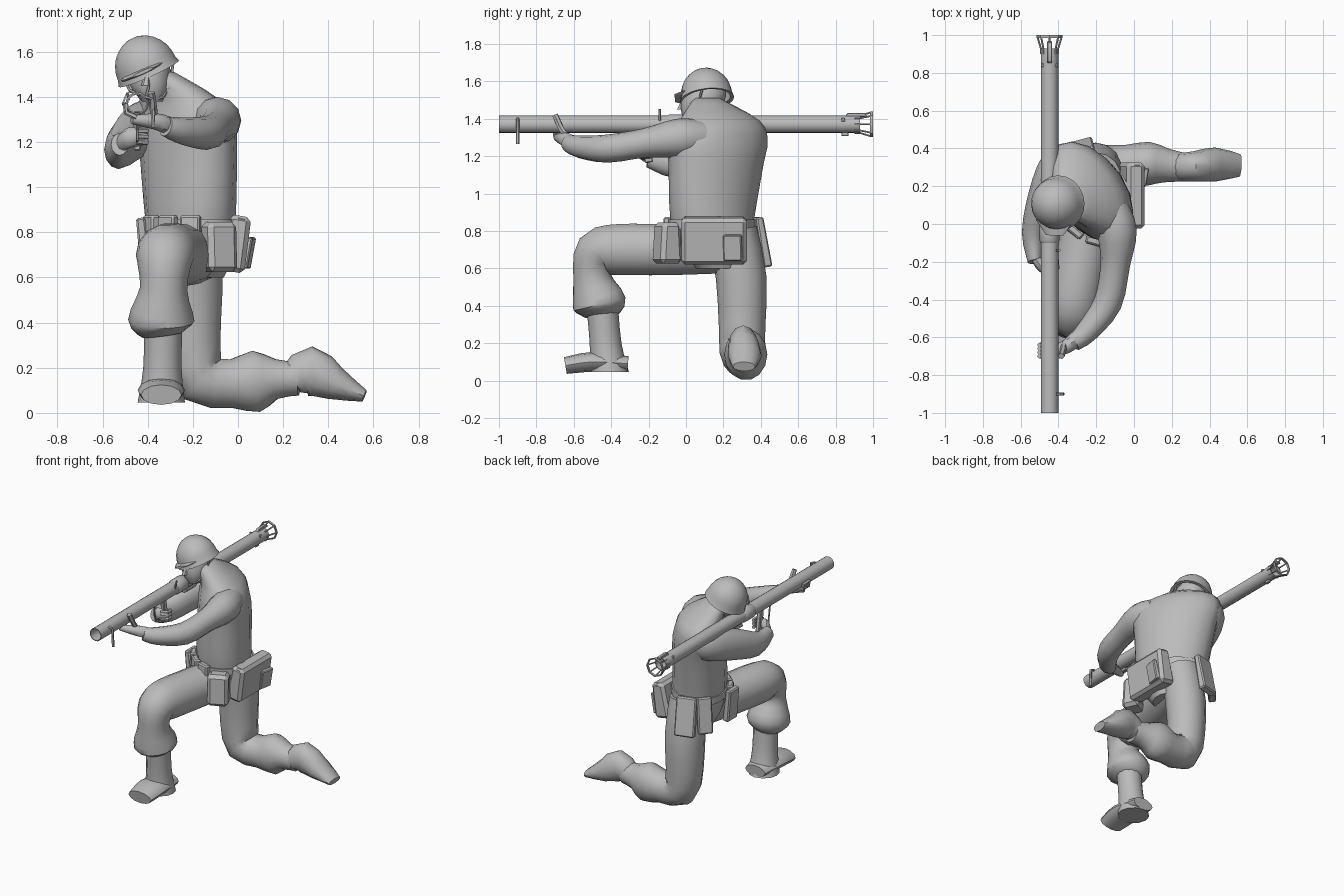
import bpy, bmesh, math
from mathutils import Vector, Matrix

cube = bpy.data.objects.get("Cube")
if cube:
    bpy.data.objects.remove(cube, do_unlink=True)

mat = bpy.data.materials.new("plain_grey")
mat.use_nodes = True
GREY = (.5, .5, .5, 1)
mat.diffuse_color = GREY
mat.node_tree.nodes["Principled BSDF"].inputs["Base Color"].default_value = GREY

X, Y, Z = Vector((1, 0, 0)), Vector((0, 1, 0)), Vector((0, 0, 1))
SHOULDER_LINE = X * 2 - Y * 3
TURN = 2 * math.pi


def finish(name, bm, angle=45):
    bmesh.ops.recalc_face_normals(bm, faces=bm.faces)
    mesh = bpy.data.meshes.new(name)
    bm.to_mesh(mesh)
    bm.free()
    mesh.materials.append(mat)
    part = bpy.data.objects.new(name, mesh)
    bpy.context.collection.objects.link(part)
    bpy.ops.object.select_all(action='DESELECT')
    part.select_set(True)
    bpy.context.view_layer.objects.active = part
    bpy.ops.object.shade_smooth_by_angle(angle=math.radians(angle))


def refine(stations, steps):
    """Pass a smooth spline through the stations."""
    last = len(stations) - 1
    result = []
    for i in range(last):
        before, start = stations[max(i - 1, 0)], stations[i]
        end, after = stations[i + 1], stations[min(i + 2, last)]
        for k in range(steps):
            t = k / steps
            leave, arrive = (end - before) / 2, (after - start) / 2
            ease = t * t * (3 - 2 * t)
            result.append(start * (1 - ease) + end * ease
                          + leave * (t * (1 - t) ** 2) - arrive * (t * t * (1 - t)))
    return result + [stations[last]]


def loft(name, side, *stations, squash=1, flat=False, steps=3, sides=12):
    """Skin elliptical rings given as x, y, z, half width along side, optional other half width."""
    full = [Vector(s if len(s) > 4 else (*s, s[3] * squash)) for s in stations]
    path = refine(full, steps)
    centres = [Vector(s[:3]) for s in path]
    bm = bmesh.new()
    rings = []
    for i, (centre, station) in enumerate(zip(centres, path)):
        ahead = centres[min(i + 1, len(path) - 1)] - centres[max(i - 1, 0)]
        ahead = Z if flat else ahead.normalized()
        across = (side - ahead * side.dot(ahead)).normalized()
        other = ahead.cross(across)
        ring = []
        for k in range(sides):
            angle = TURN * k / sides
            ring.append(bm.verts.new(centre + across * (station[3] * math.cos(angle))
                                     + other * (station[4] * math.sin(angle))))
        rings.append(ring)
    for lower, upper in zip(rings, rings[1:]):
        for k in range(sides):
            j = (k + 1) % sides
            bm.faces.new((lower[k], lower[j], upper[j], upper[k]))
    bm.faces.new(rings[0])
    bm.faces.new(rings[-1])
    finish(name, bm)


def rod(name, radius, *points):
    loft(name, X + Y / 2 + Z * 3, *[(*p, radius) for p in points], steps=1, sides=6)


def lathe(name, profile, placement, sides=16, closed=False):
    """Spin (radius, height) points about z, then place the result."""
    bm = bmesh.new()
    verts = [bm.verts.new((radius, 0, height)) for radius, height in profile]
    for a, b in zip(verts, verts[1:] + verts[:1] if closed else verts[1:]):
        bm.edges.new((a, b))
    bmesh.ops.spin(bm, geom=bm.verts[:] + bm.edges[:], cent=(0, 0, 0), axis=Z,
                   angle=TURN, steps=sides, use_merge=True)
    bmesh.ops.remove_doubles(bm, verts=bm.verts, dist=.0005)
    bm.transform(placement)
    finish(name, bm)


def spin(degrees, axis):
    return Matrix.Rotation(math.radians(degrees), 4, axis)


def pouch(name, centre, size, yaw=0, tilt=0):
    """Bevelled box, a little thinner at the top."""
    bm = bmesh.new()
    bmesh.ops.create_cube(bm, size=1)
    for v in bm.verts:
        if v.co.z > 0:
            v.co.y *= .8
    bm.transform(Matrix.Diagonal((*size, 1)))
    bmesh.ops.bevel(bm, geom=bm.edges[:], offset=min(size) / 6, segments=1, affect='EDGES')
    bm.transform(Matrix.Translation(centre) @ spin(yaw, 'Z') @ spin(tilt, 'X'))
    finish(name, bm, 30)


# Torso, turned with the left shoulder forward
loft("torso", SHOULDER_LINE, (-.19, .17, .6, .13, .13), (-.2, .16, .7, .2, .17),
     (-.21, .14, .85, .24, .18), (-.22, .16, 1.15, .28, .18), (-.23, .17, 1.28, .3, .17),
     (-.26, .18, 1.39, .24, .14), (-.35, .11, 1.51, .07, .07), flat=True, sides=16)
loft("belt", SHOULDER_LINE, (-.21, .14, .81, .25), (-.21, .14, .86, .25),
     squash=.76, flat=True, steps=1, sides=16)
loft("jacket_collar", SHOULDER_LINE, (-.31, .14, 1.44, .13), (-.34, .12, 1.49, .09),
     squash=.9, flat=True, steps=1)

# Head and helmet
loft("head", X, (-.38, .05, 1.38, .045), (-.39, .08, 1.45, .09), (-.4, .1, 1.55, .095),
     (-.41, .1, 1.62, .06), squash=1.2, flat=True)
loft("nose", X, (-.41, -.03, 1.45, .02), (-.4, -.01, 1.51, .01), flat=True, steps=1, sides=6)
lean = Matrix.Translation((-.405, .11, 1.525)) @ spin(-24, 'Y') @ spin(6, 'X')
quarter = [TURN / 4 * k / 7 for k in range(8)]
dome = [(.138 * math.cos(a), .15 * math.sin(a)) for a in quarter]
lathe("helmet", [(.125, -.02), (.146, -.024)] + dome, lean, sides=20)
loft("helmet_peak", X + Z * .45, (-.42, .02, 1.515, .11), (-.42, -.06, 1.51, .05), squash=.15)
chin = (-.39, 0, 1.385)
rod("chin_strap_left", .007, (-.285, .09, 1.57), (-.3, .06, 1.46), (-.33, .01, 1.4), chin)
rod("chin_strap_right", .007, (-.51, .09, 1.49), (-.48, .05, 1.43), chin)

# Left arm supporting the tube
loft("left_arm", Z, (-.12, .09, 1.3, .09), (-.09, -.04, 1.295, .105), (-.1, -.22, 1.27, .078),
     (-.14, -.42, 1.24, .075), (-.25, -.57, 1.25, .06), (-.32, -.63, 1.27, .045))
loft("left_hand", Z, (-.3, -.6, 1.27, .04), (-.36, -.65, 1.29, .037), (-.47, -.69, 1.3, .02),
     sides=8)
rod("left_thumb", .017, (-.37, -.63, 1.29), (-.375, -.67, 1.35), (-.385, -.7, 1.42))
for finger in range(4):
    y = -.64 - finger / 50
    rod(f"left_finger_{finger}", .012, (-.45, y, 1.31), (-.495, y, 1.33), (-.5, y, 1.37))

# Right arm holding the grip
loft("right_arm", Z, (-.34, .36, 1.28, .1), (-.41, .31, 1.27, .12), (-.48, .14, 1.22, .11),
     (-.53, -.05, 1.165, .085), (-.525, -.2, 1.19, .05), squash=.75)
loft("right_hand", Z, (-.52, -.18, 1.19, .035), (-.48, -.23, 1.22, .045),
     (-.42, -.22, 1.22, .035), squash=.7, sides=8)
for finger in range(3):
    z = 1.2 + finger / 40
    rod(f"right_finger_{finger}", .013, (-.45, -.25, z), (-.405, -.23, z), (-.41, -.19, z))

# Front leg and boot
loft("right_trouser_leg", X, (-.2, .2, .71, .14), (-.26, -.1, .7, .14), (-.31, -.36, .7, .14),
     (-.325, -.475, .68, .125), (-.33, -.5, .55, .105), (-.34, -.463, .41, .147),
     (-.335, -.455, .345, .09), sides=14)
loft("right_boot_shaft", X, (-.33, -.45, .42, .085), (-.335, -.43, .2, .085),
     (-.34, -.41, .045, .105), flat=True)
loft("right_boot_foot", X, (-.34, -.31, .09, .08), (-.34, -.5, .1, .105),
     (-.34, -.645, .08, .09), squash=.5)

# Kneeling leg and boot
loft("left_trouser_leg", Y, (-.2, .25, .8, .13), (-.2, .295, .55, .135), (-.2, .3, .3, .125),
     (-.165, .3, .15, .12), (-.03, .31, .13, .11), (.08, .32, .14, .115, .14),
     (.17, .31, .15, .09), (.27, .3, .15, .075), steps=2, sides=14)
loft("left_boot", Y, (.24, .3, .15, .075, .07), (.32, .305, .185, .08, .11),
     (.43, .315, .13, .09, .075), (.56, .31, .075, .06, .027), steps=2)

# Belt equipment
pouch("hip_bag", (-.01, .15, .75), (.35, .12, .25), yaw=90, tilt=10)
pouch("hip_bag_flap", (.01, .15, .83), (.34, .05, .08), yaw=90, tilt=10)
pouch("hip_bag_pocket", (.045, .25, .71), (.1, .035, .14), yaw=80, tilt=12)
pouch("canteen", (-.085, -.1, .735), (.14, .13, .22), yaw=25)
pouch("rear_pouch", (-.28, .4, .74), (.14, .05, .27), yaw=15, tilt=10)
pouch("rear_side_pouch", (-.38, .33, .75), (.1, .05, .25), yaw=50, tilt=8)
pouch("right_hip_pouch", (-.42, .08, .75), (.11, .05, .23), yaw=90, tilt=-6)
for x, y, yaw in (-.385, .04, -60), (-.31, -.04, -40), (-.21, -.09, -15):
    pouch("ammo_pouch", (x, y, .825), (.09, .05, .1), yaw)

# Hollow launcher tube, lying along y
AXIS_X, AXIS_Z, BORE = -.447, 1.37, .046
along = Matrix.Translation((AXIS_X, 0, AXIS_Z)) @ spin(-90, 'X')
inner = BORE - .006
lathe("launcher_tube", [(BORE, -1), (BORE, .93), (inner, .93), (inner, -1)], along, closed=True)
lathe("tube_joint", [(BORE, -.1), (.052, -.09), (.052, 0), (BORE, .01)], along)
lathe("rear_guard_ring", [(.06, .985), (.068, .985), (.068, 1), (.06, 1)], along,
      sides=8, closed=True)
for k in range(8):
    c, s = math.cos(TURN * k / 8), math.sin(TURN * k / 8)
    rod("rear_guard_strut", .005, *[(AXIS_X + r * c, y, AXIS_Z + r * s)
                                    for r, y in ((BORE, .9), (BORE, .93), (.064, .99))])
pouch("rear_latch", (AXIS_X, .91, 1.42), (.025, .12, .02))
pouch("rear_lower_bracket", (AXIS_X, .85, 1.32), (.02, .04, .025))
for offset in (-.038, .038):
    pouch("rear_stud", (AXIS_X + offset, .84, 1.395), (.014, .02, .02))

# Sights, trigger grip and shoulder rest
rod("front_sight_arm", .009, (-.41, -.9, 1.4), (-.38, -.9, 1.39), (-.375, -.9, 1.265))
rod("rear_sight", .007, (-.41, -.14, 1.39), (-.395, -.14, 1.45))
pouch("trigger_grip", (AXIS_X, -.21, 1.25), (.03, .045, .17), tilt=8)
rod("trigger_guard", .006, (AXIS_X, -.23, 1.2), (AXIS_X, -.31, 1.21), (AXIS_X, -.33, 1.33))
pouch("shoulder_rest", (AXIS_X, .1, 1.315), (.04, .2, .04))
